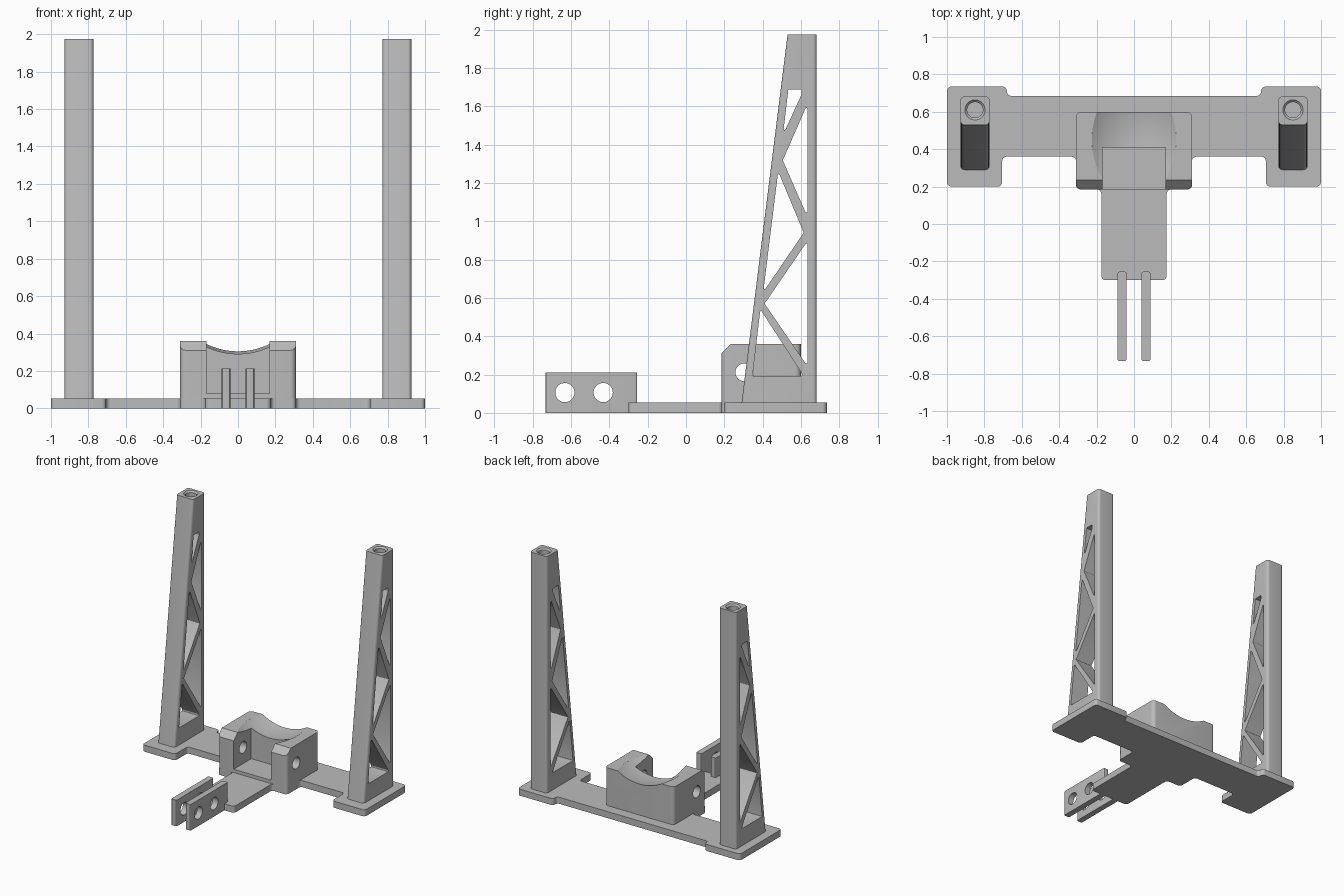
import bpy, bmesh, math
from mathutils import Vector, Matrix

cube = bpy.data.objects.get("Cube")
if cube:
    bpy.data.objects.remove(cube, do_unlink=True)

grey = bpy.data.materials.new("plain_grey")
grey.use_nodes = True
grey.diffuse_color = (0.5, 0.5, 0.5, 1)
grey.node_tree.nodes["Principled BSDF"].inputs["Base Color"].default_value = (0.5, 0.5, 0.5, 1)

BASE_TOP = 0.053


def rounded(points, radius, steps=6):
    """Round every corner of a closed 2D outline."""
    out = []
    n = len(points)
    for i in range(n):
        p = Vector(points[i])
        a = (Vector(points[i - 1]) - p).normalized()
        b = (Vector(points[(i + 1) % n]) - p).normalized()
        half = a.angle(b) / 2
        centre = p + (a + b).normalized() * radius / math.sin(half)
        start = p + a * radius / math.tan(half) - centre
        end = p + b * radius / math.tan(half) - centre
        sweep = start.angle_signed(end)
        for k in range(steps + 1):
            t = -sweep * k / steps
            out.append(centre + Matrix.Rotation(t, 2) @ start)
    return out


def rect(x0, x1, y0, y1):
    return [(x0, y0), (x1, y0), (x1, y1), (x0, y1)]


def circle(y, z, r, n=40):
    return [(y + r * math.cos(math.tau * i / n), z + r * math.sin(math.tau * i / n)) for i in range(n)]


def add_loft(bm, lower, upper, axis, lo, hi):
    """Join two matching outlines placed at lo and hi along an axis."""
    def place(p, h):
        return (h, p[0], p[1]) if axis == "x" else (p[0], p[1], h)
    a = [bm.verts.new(place(p, lo)) for p in lower]
    b = [bm.verts.new(place(p, hi)) for p in upper]
    n = len(a)
    bm.faces.new(a)
    bm.faces.new(b)
    for i in range(n):
        j = (i + 1) % n
        bm.faces.new((a[i], a[j], b[j], b[i]))


def finish(name, bm):
    bmesh.ops.recalc_face_normals(bm, faces=bm.faces)
    mesh = bpy.data.meshes.new(name)
    bm.to_mesh(mesh)
    bm.free()
    mesh.materials.append(grey)
    obj = bpy.data.objects.new(name, mesh)
    bpy.context.collection.objects.link(obj)
    return obj


def solid(name, axis, lo, hi, *outlines):
    bm = bmesh.new()
    for outline in outlines:
        add_loft(bm, outline, outline, axis, lo, hi)
    return finish(name, bm)


def cut(obj, cutter):
    cutter.hide_render = True
    mod = obj.modifiers.new("cut", "BOOLEAN")
    mod.operation = "DIFFERENCE"
    mod.solver = "EXACT"
    mod.object = cutter
    bpy.context.view_layer.objects.active = obj
    bpy.ops.object.modifier_apply(modifier=mod.name)
    bpy.data.objects.remove(cutter, do_unlink=True)


def smooth(obj):
    bpy.ops.object.select_all(action="DESELECT")
    obj.select_set(True)
    bpy.context.view_layer.objects.active = obj
    bpy.ops.object.shade_smooth_by_angle(angle=math.radians(30))


# Base plate: tongue, crossbar and end pads in one mirrored outline
half = [(0.175, -0.3), (0.175, 0.185), (0.31, 0.185), (0.31, 0.36), (0.705, 0.36),
        (0.705, 0.2), (1, 0.2), (1, 0.735), (0.68, 0.735), (0.68, 0.685)]
outline = half + [(-x, y) for x, y in reversed(half)]
base = solid("base_plate", "z", 0, BASE_TOP, rounded(outline, 0.024))
smooth(base)

# Cradle block: slot in front, chamfered posts, pin holes and scooped saddle
cradle = solid("cradle_block", "z", BASE_TOP, 0.36, rounded(rect(-0.31, 0.31, 0.185, 0.6), 0.03))
cut(cradle, solid("slot_cutter", "z", 0.08, 0.5, rect(-0.168, 0.168, 0.1, 0.41)))
cut(cradle, solid("chamfer_cutter", "x", -0.4, 0.4, [(0.175, 0.3), (0.245, 0.37), (0.175, 0.37)]))
cut(cradle, solid("pin_cutter", "x", -0.4, 0.4, circle(0.305, 0.212, 0.047)))
bm = bmesh.new()
bmesh.ops.create_uvsphere(bm, u_segments=96, v_segments=64, radius=0.397,
                          matrix=Matrix.Translation((0, 0.45, 0.687)) @ Matrix.Diagonal((1, 1.4, 1, 1)))
cut(cradle, finish("saddle_cutter", bm))
smooth(cradle)

# Fork plates with two cross holes each
for side, name in ((-1, "right_fork_plate"), (1, "left_fork_plate")):
    x0, x1 = sorted((side * 0.04, side * 0.088))
    plate = solid(name, "z", 0, 0.212, rounded(rect(x0, x1, -0.733, -0.255), 0.01, 3))
    cut(plate, solid("hole_cutter", "x", -0.2, 0.2,
                     circle(-0.632, 0.106, 0.05), circle(-0.432, 0.106, 0.05)))
    smooth(plate)

# Truss towers: tapered columns with triangular windows and a bored top
windows = [
    [(0.347, 0.192), (0.605, 0.192), (0.605, 0.205), (0.388, 0.54)],
    [(0.633, 0.245), (0.633, 0.895), (0.41, 0.57)],
    [(0.403, 0.63), (0.614, 0.94), (0.481, 1.26)],
    [(0.633, 1.025), (0.633, 1.61), (0.505, 1.318)],
    [(0.506, 1.45), (0.602, 1.66), (0.602, 1.688), (0.534, 1.688)],
]
TOWER_TOP = 1.975
for side, name in ((-1, "right_tower"), (1, "left_tower")):
    cx = side * 0.85
    x0, x1 = cx - 0.077, cx + 0.077
    bm = bmesh.new()
    add_loft(bm, rounded(rect(x0, x1, 0.29, 0.682), 0.02), rounded(rect(x0, x1, 0.53, 0.682), 0.02),
             "z", BASE_TOP, TOWER_TOP)
    tower = finish(name, bm)
    cut(tower, solid("window_cutter", "x", cx - 0.2, cx + 0.2, *[rounded(w, 0.005, 4) for w in windows]))
    cut(tower, solid("bore_cutter", "z", TOWER_TOP - 0.15, TOWER_TOP + 0.1, circle(cx, 0.61, 0.042)))
    bm = bmesh.new()
    add_loft(bm, circle(cx, 0.61, 0.040), circle(cx, 0.61, 0.068), "z", TOWER_TOP - 0.014, TOWER_TOP + 0.014)
    cut(tower, finish("countersink_cutter", bm))
    smooth(tower)
